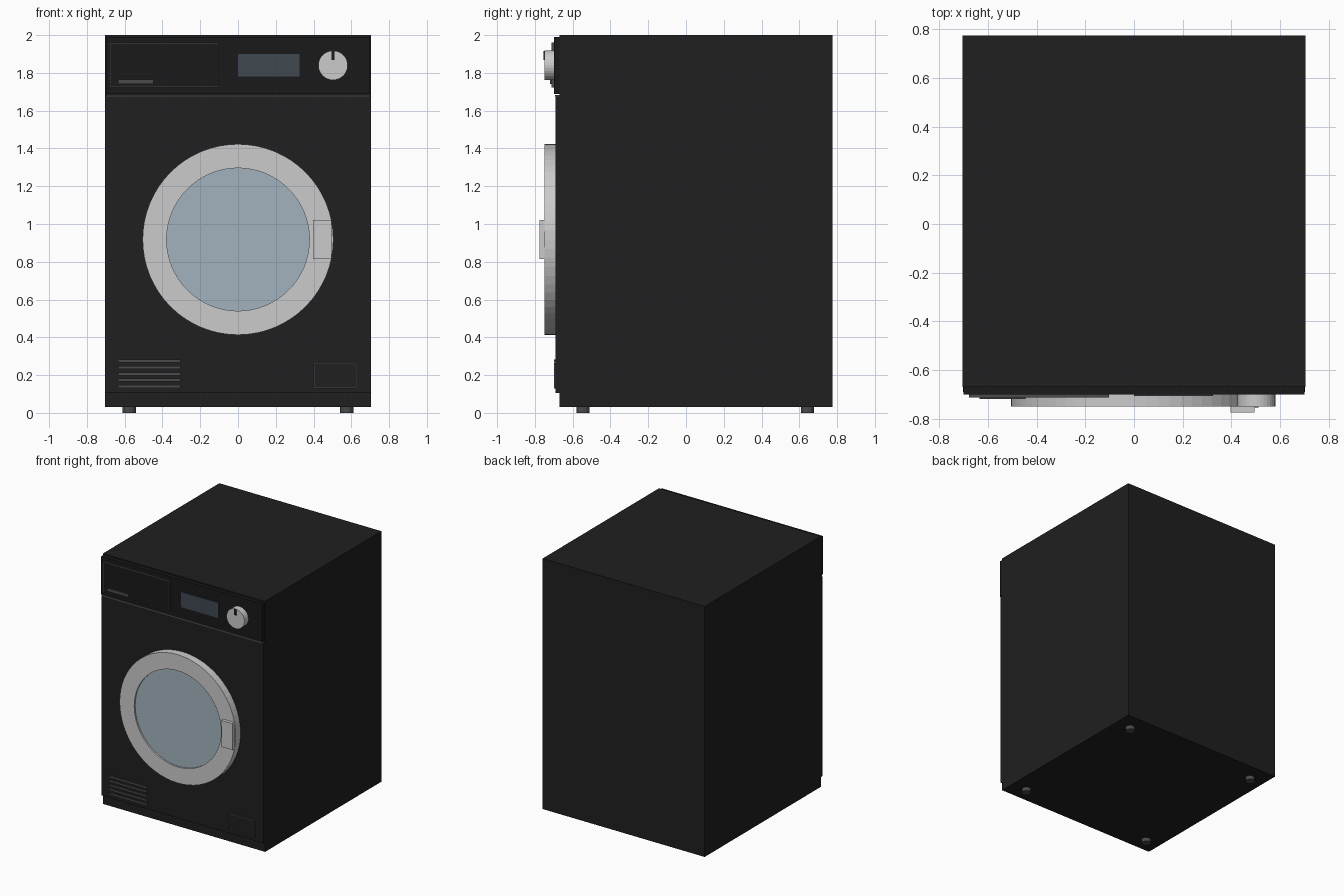
import bpy, bmesh, math
from mathutils import Matrix

if "Cube" in bpy.data.objects:
    bpy.data.objects.remove(bpy.data.objects["Cube"])


def mat(name, r, g, b):
    m = bpy.data.materials.new(name)
    m.diffuse_color = (r, g, b, 1)
    m.use_nodes = True
    m.node_tree.nodes["Principled BSDF"].inputs["Base Color"].default_value = m.diffuse_color
    return m


BLACK = mat("black_enamel", 0.014, 0.014, 0.014)
PANEL = mat("black_panel", 0.01, 0.01, 0.011)
TRIM = mat("dark_grey_trim", 0.07, 0.07, 0.07)
SCREEN = mat("screen", 0.05, 0.065, 0.08)
GLASS = mat("door_glass", 0.36, 0.45, 0.52)
SILVER = mat("silver", 0.8, 0.8, 0.8)


def add(name, bm, material):
    bmesh.ops.recalc_face_normals(bm, faces=bm.faces[:])
    me = bpy.data.meshes.new(name)
    bm.to_mesh(me)
    bm.free()
    me.materials.append(material)
    ob = bpy.data.objects.new(name, me)
    bpy.context.collection.objects.link(ob)
    return ob


def box(name, x, y, z, material):
    """Box from (min, max) ranges."""
    bm = bmesh.new()
    size = [b - a for a, b in (x, y, z)]
    mid = [(a + b) / 2 for a, b in (x, y, z)]
    bmesh.ops.create_cube(bm, size=1, matrix=Matrix.Translation(mid) @ Matrix.Diagonal((*size, 1)))
    return add(name, bm, material)


def cylinder(name, loc, r, depth, n, material, facing_front=True):
    bm = bmesh.new()
    rot = Matrix.Rotation(math.pi / 2, 4, 'X') if facing_front else Matrix.Identity(4)
    bmesh.ops.create_cone(bm, cap_ends=True, segments=n, radius1=r, radius2=r,
                          depth=depth, matrix=Matrix.Translation(loc) @ rot)
    return add(name, bm, material)


def ring(name, x, z, profile, n, material):
    """Closed (radius, y) profile revolved about the front-facing axis."""
    bm = bmesh.new()
    loops = []
    for i in range(n):
        a = 2 * math.pi * i / n
        loops.append([bm.verts.new((x + r * math.cos(a), y, z + r * math.sin(a))) for r, y in profile])
    k = len(profile)
    for i in range(n):
        p, q = loops[i], loops[(i + 1) % n]
        for j in range(k):
            bm.faces.new((p[j], p[(j + 1) % k], q[(j + 1) % k], q[j]))
    return add(name, bm, material)


def frame(name, x, z, y, t, material):
    """Thin rectangular outline around a cover."""
    parts = [((x[0], x[1]), (z[0], z[0] + t)), ((x[0], x[1]), (z[1] - t, z[1])),
             ((x[0], x[0] + t), z), ((x[1] - t, x[1]), z)]
    for i, (px, pz) in enumerate(parts):
        box(f"{name}_{i}", px, y, pz, material)


# Cabinet, front skin and control panel
box("cabinet", (-0.705, 0.705), (-0.67, 0.775), (0.03, 2.0), BLACK)
box("front_panel", (-0.703, 0.703), (-0.69, -0.67), (0.105, 1.675), BLACK)
box("control_panel", (-0.7, 0.7), (-0.7, -0.67), (1.688, 1.99), PANEL)
box("panel_seam_trim", (-0.7, 0.7), (-0.693, -0.67), (1.675, 1.684), TRIM)

# Detergent drawer
box("detergent_drawer", (-0.675, -0.105), (-0.712, -0.7), (1.725, 1.957), PANEL)
frame("drawer_outline", (-0.678, -0.102), (1.722, 1.96), (-0.713, -0.7), 0.005, TRIM)
box("drawer_grip", (-0.635, -0.447), (-0.72, -0.71), (1.74, 1.765), TRIM)

# Display and selector knob
box("display", (0.0, 0.325), (-0.707, -0.7), (1.78, 1.9), SCREEN)
cylinder("selector_knob", (0.503, -0.725, 1.84), 0.078, 0.05, 32, SILVER)
box("knob_pointer", (0.495, 0.511), (-0.754, -0.745), (1.868, 1.915), PANEL)

# Door
ring("door_ring", 0, 0.918,
     [(0.505, -0.69), (0.505, -0.75), (0.378, -0.75), (0.378, -0.69)], 64, SILVER)
cylinder("door_glass", (0, -0.715, 0.918), 0.379, 0.045, 64, GLASS)
box("door_handle", (0.397, 0.495), (-0.775, -0.74), (0.815, 1.022), SILVER)

# Vent slats
for i in range(5):
    zc = 0.14 + i * 0.0335
    box(f"vent_slat_{i}", (-0.635, -0.305), (-0.698, -0.69), (zc - 0.008, zc + 0.008), TRIM)

# Filter cover
box("filter_cover", (0.403, 0.627), (-0.697, -0.69), (0.133, 0.262), BLACK)
frame("filter_outline", (0.4, 0.63), (0.13, 0.265), (-0.698, -0.69), 0.005, TRIM)

# Feet
for sx in (-1, 1):
    for tag, y in (("front", -0.545), ("rear", 0.643)):
        cylinder(f"{tag}_foot_{'left' if sx < 0 else 'right'}", (sx * 0.576, y, 0.0175),
                 0.035, 0.035, 12, TRIM, False)
